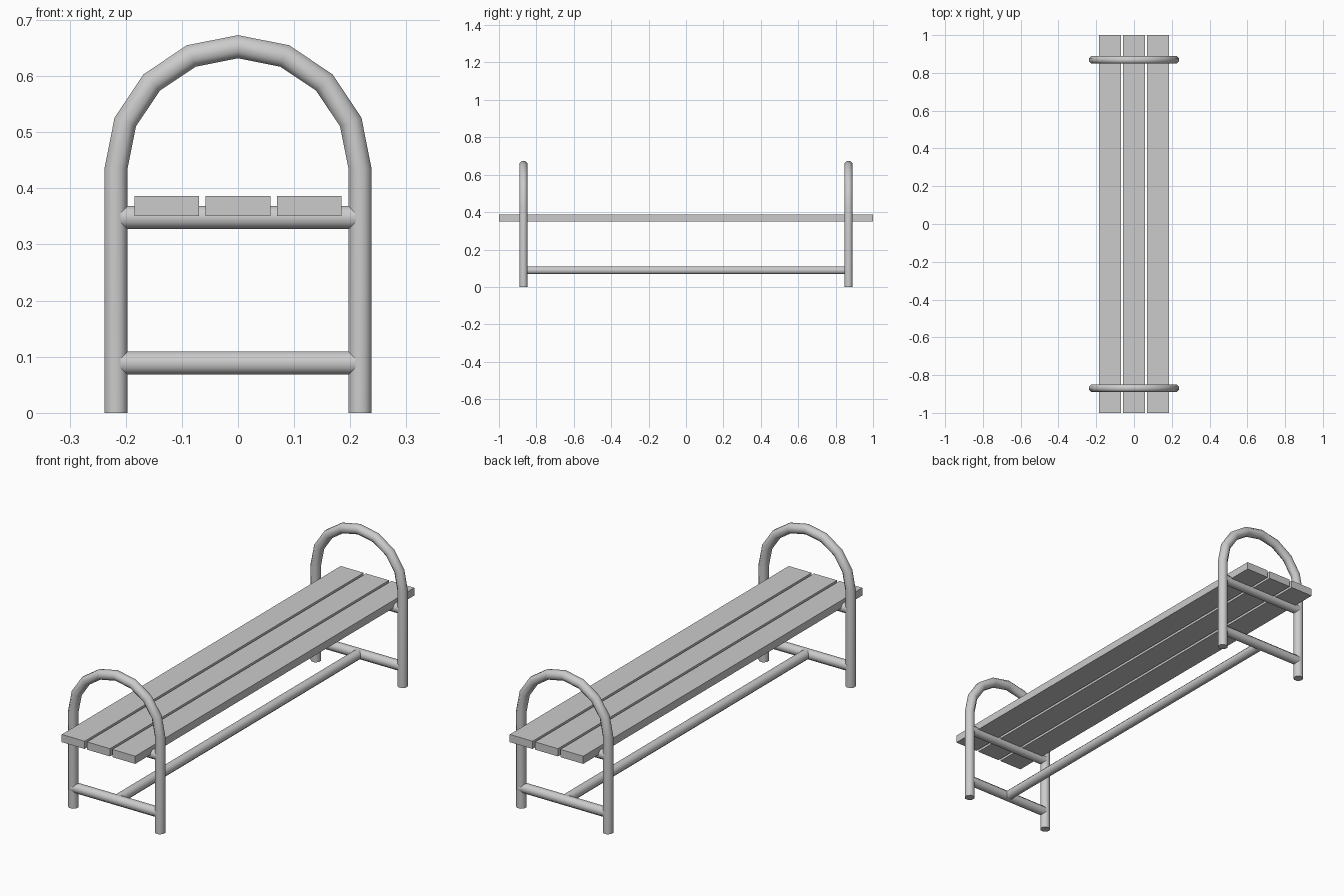
import bpy
import bmesh
from math import cos, sin, pi
from mathutils import Vector, Matrix

cube = bpy.data.objects.get("Cube")
if cube:
    bpy.data.objects.remove(cube, do_unlink=True)

TUBE = 0.0206      # tube half width, across flats
SIDES = 8
HALF = 0.2175      # leg centre from the middle, also arch radius
SPRING = 0.435     # height where the arch starts
FRAME_Y = 0.869    # end frame position

grey = bpy.data.materials.new("plain grey")
grey.use_nodes = True
grey.diffuse_color = (0.6, 0.6, 0.6, 1)
grey.node_tree.nodes["Principled BSDF"].inputs["Base Color"].default_value = grey.diffuse_color


def finish(name, bm, smooth):
    bmesh.ops.recalc_face_normals(bm, faces=bm.faces)
    mesh = bpy.data.meshes.new(name)
    bm.to_mesh(mesh)
    bm.free()
    mesh.materials.append(grey)
    obj = bpy.data.objects.new(name, mesh)
    bpy.context.collection.objects.link(obj)
    if smooth:
        bpy.ops.object.select_all(action='DESELECT')
        obj.select_set(True)
        bpy.context.view_layer.objects.active = obj
        bpy.ops.object.shade_smooth_by_angle(angle=pi / 3)


def tube(name, path, directions, side):
    """Sweep a polygon along path; side is a fixed axis square to the path."""
    bm = bmesh.new()
    rings = []
    radius = TUBE / cos(pi / SIDES)
    for point, direction in zip(path, directions):
        other = direction.cross(side)
        angles = [2 * pi * (i + 0.5) / SIDES for i in range(SIDES)]
        rings.append([bm.verts.new(point + radius * (cos(a) * side + sin(a) * other))
                      for a in angles])
    for a, b in zip(rings, rings[1:]):
        for i in range(SIDES):
            j = (i + 1) % SIDES
            bm.faces.new((a[i], a[j], b[j], b[i]))
    bm.faces.new(rings[0])
    bm.faces.new(rings[-1])
    finish(name, bm, True)


def bar(name, start, end):
    direction = (Vector(end) - Vector(start)).normalized()
    tube(name, [Vector(start), Vector(end)], [direction] * 2, Vector((0, 0, 1)))


# End frames: arched tube with two cross bars
for label, y in (("front", -FRAME_Y), ("back", FRAME_Y)):
    path = [Vector((HALF, y, 0))]
    directions = [Vector((0, 0, 1))]
    for i in range(9):
        a = pi * i / 8
        path.append(Vector((HALF * cos(a), y, SPRING + HALF * sin(a))))
        directions.append(Vector((-sin(a), 0, cos(a))))
    path.append(Vector((-HALF, y, 0)))
    directions.append(Vector((0, 0, -1)))
    tube(label + "_arch_frame", path, directions, Vector((0, 1, 0)))
    for level, z in (("upper", 0.348), ("lower", 0.0885)):
        bar(f"{label}_{level}_cross_bar", (-HALF, y, z), (HALF, y, z))

# Long stretcher joining the lower cross bars
bar("stretcher", (0, -FRAME_Y, 0.0885), (0, FRAME_Y, 0.0885))

# Seat slats
for label, x in (("right", -0.127), ("middle", 0), ("left", 0.127)):
    bm = bmesh.new()
    bmesh.ops.create_cube(bm, size=1, matrix=Matrix.Translation((x, 0, 0.3685))
                          @ Matrix.Diagonal((0.115, 2, 0.035, 1)))
    finish(label + "_seat_slat", bm, False)
